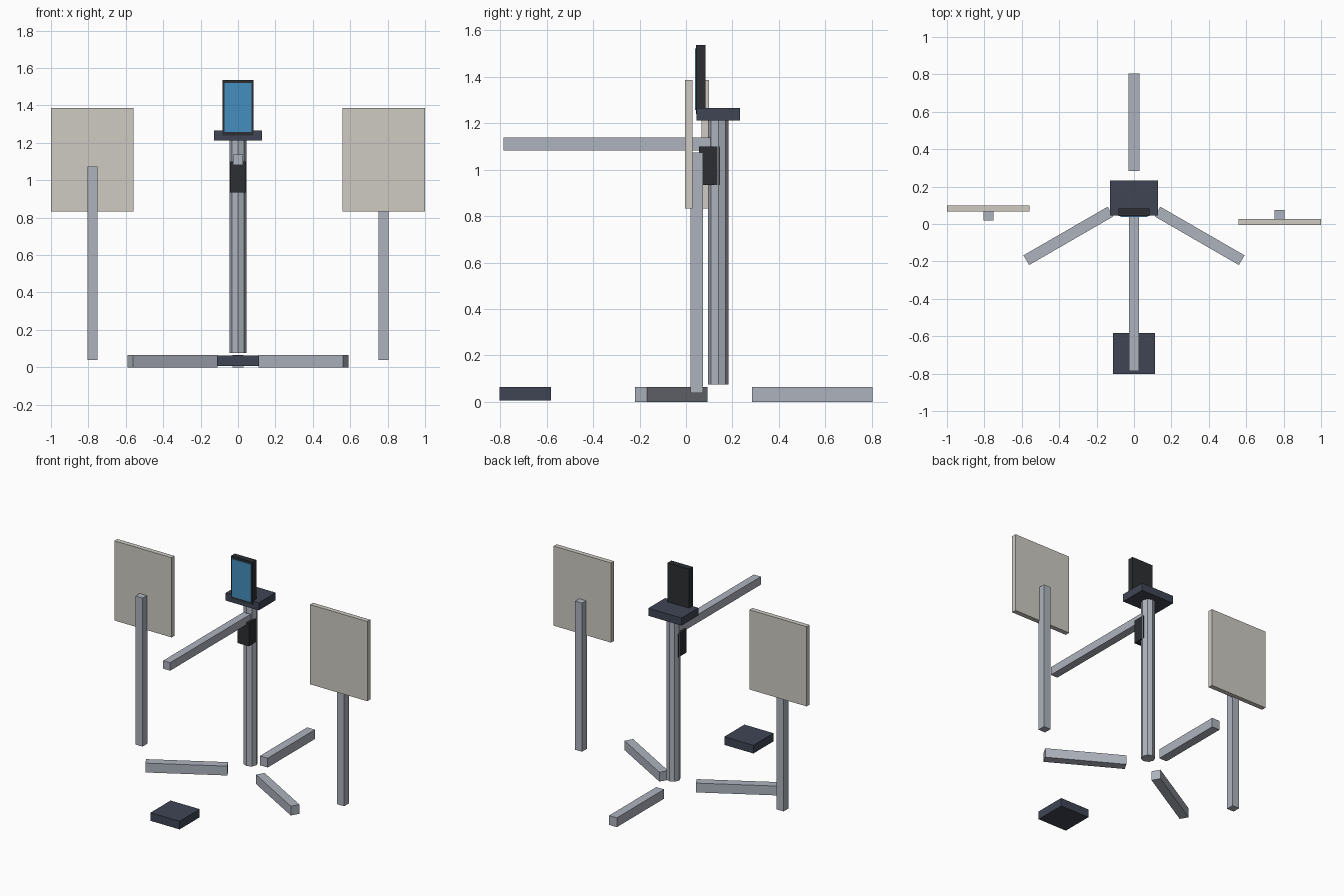
import bpy
import math
from mathutils import Matrix, Vector

if "Cube" in bpy.data.objects:
    bpy.data.objects.remove(bpy.data.objects["Cube"])


def material(name, rgb):
    m = bpy.data.materials.new(name)
    m.diffuse_color = (*rgb, 1)
    m.use_nodes = True
    m.node_tree.nodes["Principled BSDF"].inputs["Base Color"].default_value = m.diffuse_color
    return m


METAL = material("metal", (0.42, 0.45, 0.51))
PANEL = material("panel", (0.62, 0.60, 0.55))
SLATE = material("slate", (0.05, 0.06, 0.09))
BLACK = material("black", (0.025, 0.028, 0.032))
BLUE = material("blue", (0.06, 0.27, 0.52))


def box(name, x, y, z, mat):
    """Box from (min, max) ranges on each axis, origin at its centre."""
    bpy.ops.mesh.primitive_cube_add(
        size=1, location=[(a + b) / 2 for a, b in (x, y, z)])
    ob = bpy.context.object
    ob.name = name
    ob.data.transform(Matrix.Diagonal([b - a for a, b in (x, y, z)] + [1]))
    ob.data.materials.append(mat)
    return ob


# Central octagonal post
POST_Y = 0.139
bpy.ops.mesh.primitive_cylinder_add(
    vertices=8, radius=0.045, depth=1.138, location=(0, POST_Y, 0.644))
post = bpy.context.object
post.name = "centre_post"
post.data.materials.append(METAL)

# Three floor legs fanned around the post
for i, angle in enumerate((90, 210, 330)):
    leg = box(f"floor_leg_{i + 1}", (-0.26, 0.26), (-0.03, 0.03), (0.0, 0.065), METAL)
    a = math.radians(angle)
    leg.location += Vector((0.405 * math.cos(a), POST_Y + 0.405 * math.sin(a), 0))
    leg.rotation_euler.z = a

# Top tray with upright screen
box("top_tray", (-0.128, 0.128), (0.046, 0.232), (1.212, 1.265), SLATE)
box("screen_frame", (-0.083, 0.083), (0.043, 0.084), (1.24, 1.537), BLACK)
box("screen_glass", (-0.073, 0.073), (0.038, 0.046), (1.257, 1.521), BLUE)

# Forward arm and its clamp
box("arm_clamp", (-0.044, 0.044), (0.056, 0.146), (0.935, 1.099), BLACK)
box("forward_arm", (-0.027, 0.027), (-0.785, 0.108), (1.082, 1.138), METAL)

# Separate weight on the floor below the arm tip
box("floor_weight", (-0.112, 0.112), (-0.803, -0.582), (0.006, 0.063), SLATE)

# Side posts, panel behind the left one and in front of the right one
for side, s, panel_y in (("left", -1, (0.067, 0.1)), ("right", 1, (-0.005, 0.028))):
    xs = sorted((s * 0.75, s * 0.804))
    box(f"{side}_post", xs, (0.02, 0.074), (0.038, 1.073), METAL)
    xs = sorted((s * 0.558, s * 1.0))
    box(f"{side}_panel", xs, panel_y, (0.832, 1.387), PANEL)
